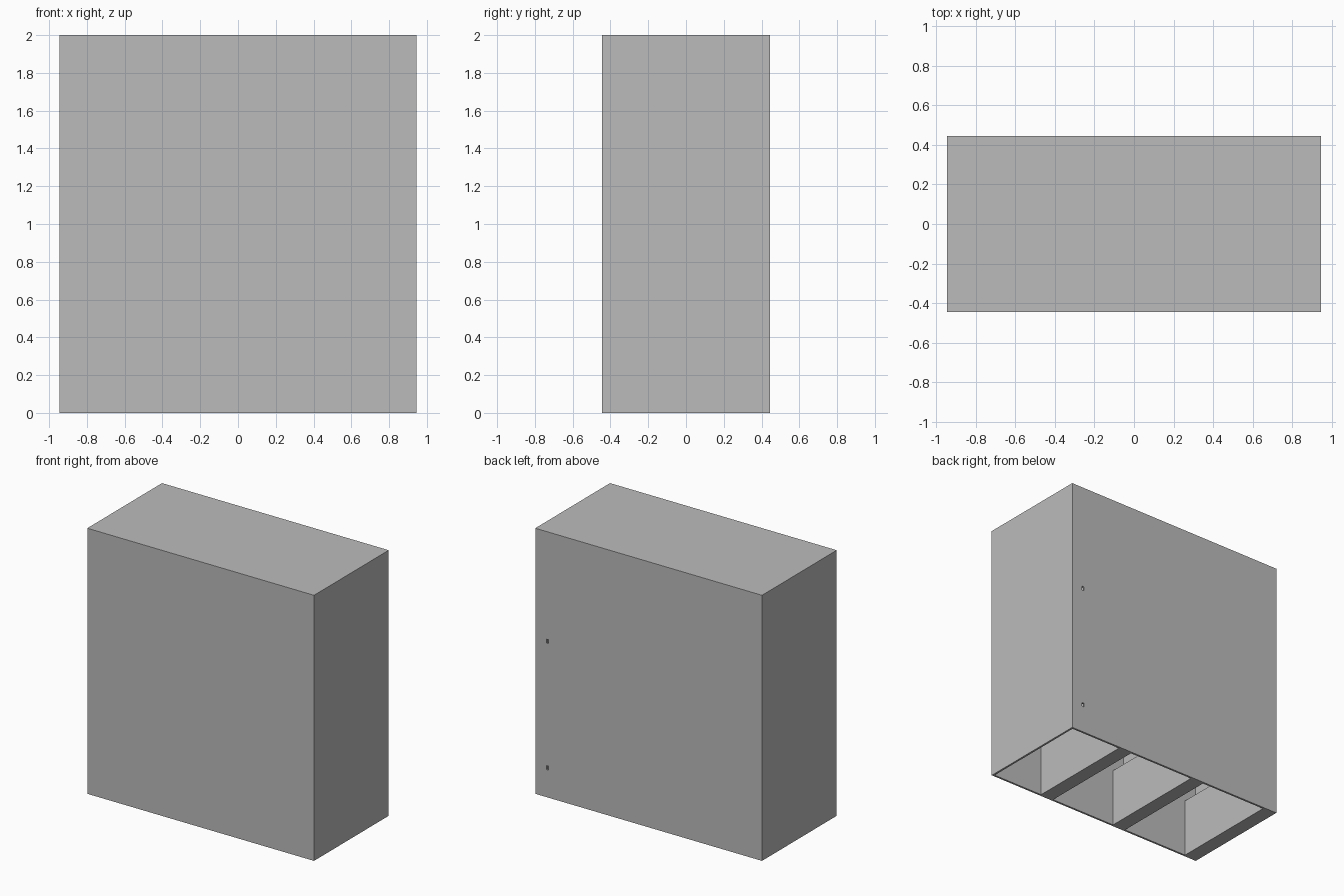
import bpy

cube = bpy.data.objects.get("Cube")
if cube:
    bpy.data.objects.remove(cube, do_unlink=True)

U = 2 / 18            # module: the case is 17 x 8 x 18 modules
W, D, H = 17 * U, 8 * U, 18 * U
T = 0.015             # panel thickness
X, Y = W / 2, D / 2

grey = bpy.data.materials.new("plain_grey")
grey.use_nodes = True
grey.diffuse_color = (0.5, 0.5, 0.5, 1)
grey.node_tree.nodes["Principled BSDF"].inputs["Base Color"].default_value = (0.5, 0.5, 0.5, 1)


def box(name, lo, hi):
    """Axis-aligned box between two corners."""
    size = [b - a for a, b in zip(lo, hi)]
    bpy.ops.mesh.primitive_cube_add(size=1, location=[(a + b) / 2 for a, b in zip(lo, hi)])
    ob = bpy.context.object
    ob.name = name
    ob.scale = size
    bpy.ops.object.transform_apply(location=False, rotation=False, scale=True)
    ob.data.materials.append(grey)
    return ob


# Outer shell, open underneath
box("top_panel", (-X, -Y, H - T), (X, Y, H))
box("front_panel", (-X, -Y, 0), (X, -Y + T, H - T))
back = box("back_panel", (-X, Y - T, 0), (X, Y, H - T))
box("left_panel", (X - T, -Y + T, 0), (X, Y - T, H - T))
box("right_panel", (-X, -Y + T, 0), (-X + T, Y - T, H - T))

# Two small slots through the back panel
for z in (0.222, 1.175):
    cutter = box("slot_cutter", (X - 0.11, Y - 0.1, z - 0.015), (X - 0.092, Y + 0.1, z + 0.015))
    cutter.hide_render = True
    mod = back.modifiers.new("slot", "BOOLEAN")
    mod.operation = "DIFFERENCE"
    mod.solver = "EXACT"
    mod.object = cutter
    bpy.context.view_layer.objects.active = back
    bpy.ops.object.modifier_apply(modifier=mod.name)
    bpy.data.objects.remove(cutter, do_unlink=True)

# Thick lower ledges, with thin partitions rising above the inner ones
for i, end in enumerate((5, 11, 17)):
    x = X - end * U
    inner = x + T if end == 17 else x
    box(f"ledge_{i + 1}", (inner, -Y + T, 0), (x + U, Y - T, 4 * U))
    if end < 17:
        box(f"partition_{i + 1}", (x, -Y + T, 4 * U), (x + T, Y - T, H - T))
